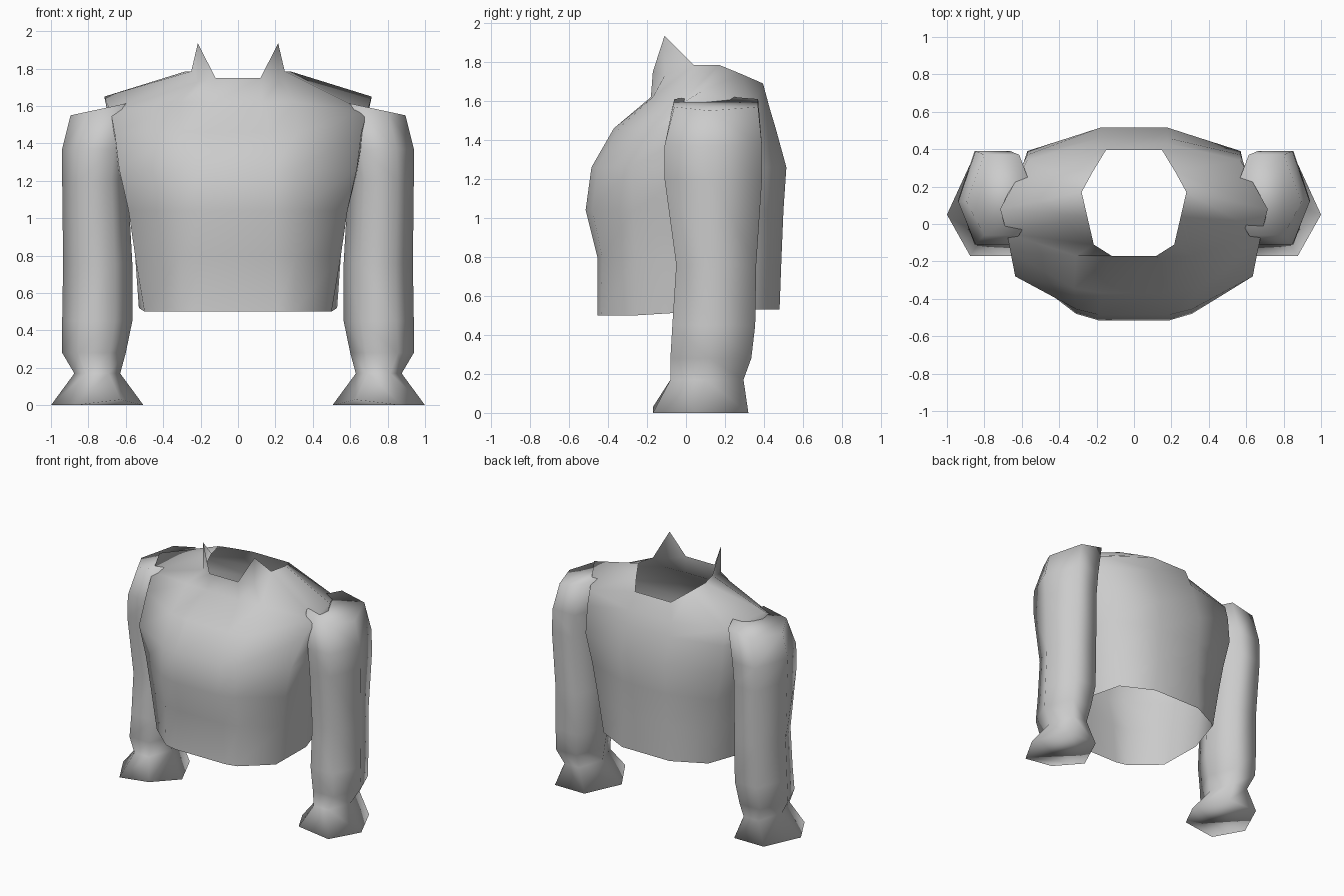
import bpy
import bmesh

cube = bpy.data.objects.get("Cube")
if cube:
    bpy.data.objects.remove(cube, do_unlink=True)

GREY = 0.6
cloth = bpy.data.materials.new("light grey cloth")
cloth.use_nodes = True
cloth.diffuse_color = (GREY, GREY, GREY, 1)
shader = cloth.node_tree.nodes["Principled BSDF"]
shader.inputs["Base Color"].default_value = (GREY, GREY, GREY, 1)
shader.inputs["Roughness"].default_value = 0.8


def finish(bm, name):
    """Turn a bmesh into a smooth shaded object."""
    bmesh.ops.recalc_face_normals(bm, faces=bm.faces)
    for face in bm.faces:
        face.smooth = True
    mesh = bpy.data.meshes.new(name)
    bm.to_mesh(mesh)
    bm.free()
    mesh.materials.append(cloth)
    obj = bpy.data.objects.new(name, mesh)
    bpy.context.collection.objects.link(obj)


def loft(bm, rings):
    """Bridge closed rings of points, returning the rings of vertices."""
    loops = [[bm.verts.new(p) for p in ring] for ring in rings]
    for low, high in zip(loops, loops[1:]):
        n = len(low)
        for i in range(n):
            j = (i + 1) % n
            bm.faces.new((low[i], low[j], high[j], high[i]))
    return loops


# Torso: half rings run from the front, round the left side, to the back
def torso_ring(half):
    return list(half) + [(-x, y, z) for x, y, z in reversed(half)]


def level(z, *points):
    return [(x, y, z) for x, y in points]


hem = [(.21, -.455, .50), (.30, -.435, .50), (.50, -.26, .50),
       (.53, .06, .52), (.44, .36, .53), (.20, .48, .53)]
waist = level(.80, (.19, -.455), (.31, -.43), (.55, -.26),
              (.55, .08), (.48, .37), (.18, .49))
chest = level(1.04, (.19, -.515), (.31, -.48), (.585, -.27),
              (.58, .08), (.52, .38), (.18, .50))
upper_chest = level(1.26, (.19, -.485), (.31, -.455), (.635, -.28),
                    (.64, .08), (.57, .39), (.18, .515))
armpit = level(1.46, (.17, -.37), (.32, -.345), (.66, -.15),
               (.675, .08), (.57, .37), (.18, .46))
shoulder = [(.13, -.18, 1.62), (.31, -.17, 1.62), (.68, -.05, 1.57),
            (.715, .08, 1.65), (.57, .34, 1.57), (.18, .43, 1.56)]
neckline = [(.12, -.17, 1.75), (.215, -.11, 1.73), (.25, .04, 1.785),
            (.28, .17, 1.785), (.22, .28, 1.74), (.15, .395, 1.69)]

bm = bmesh.new()
rings = [hem, waist, chest, upper_chest, armpit, shoulder, neckline]
neck = loft(bm, [torso_ring(r) for r in rings])[-1]

# Pointed collar tips on both sides of the neck
for side, (a, b, c) in ((1, neck[:3]), (-1, neck[:-4:-1])):
    tip = bm.verts.new((side * .215, -.11, 1.935))
    bm.faces.new((a, b, tip))
    bm.faces.new((b, c, tip))
finish(bm, "torso")


# Sleeves: six-sided rings given by height, inner/outer x, front/back y,
# y of the side corners and rise towards the neck
def sleeve_ring(side, z, inner, outer, front, back, mid, rise):
    q = (outer - inner) / 4
    pts = [(outer, mid), (outer - q, front), (inner + q, front),
           (inner, mid), (inner + q, back), (outer - q, back)]
    return [(side * x, y, z + rise * (outer - x) / (outer - inner))
            for x, y in pts]


sleeve = [
    (0, .505, 1, -.17, .32, .05, 0),
    (.17, .63, .875, -.08, .295, .10, 0),
    (.28, .60, .94, -.08, .335, .12, 0),
    (.45, .565, .94, -.07, .355, .13, 0),
    (.76, .565, .935, -.05, .36, .14, 0),
    (1.20, .59, .94, -.11, .39, .13, 0),
    (1.37, .57, .94, -.11, .39, .12, 0),
    (1.55, .52, .895, -.06, .37, .12, .08),
]
for side, name in ((1, "left_sleeve"), (-1, "right_sleeve")):
    bm = bmesh.new()
    loops = loft(bm, [sleeve_ring(side, *row) for row in sleeve])
    bm.faces.new(loops[0])
    bm.faces.new(loops[-1])
    # Slightly lifted inner front corner of the flared cuff
    loops[0][2].co.z = .03
    finish(bm, name)
